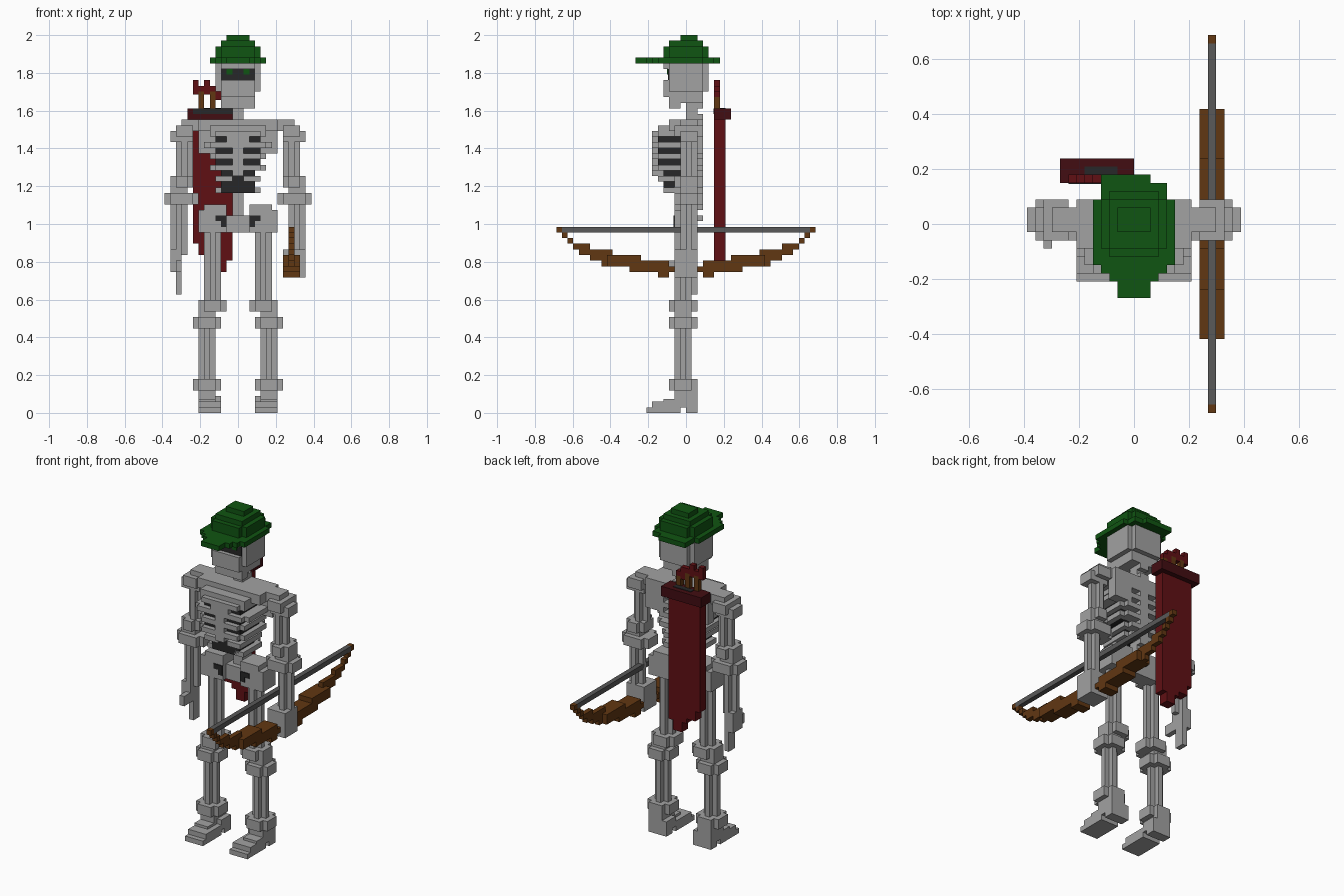
import bpy, bmesh

if "Cube" in bpy.data.objects:
    bpy.data.objects.remove(bpy.data.objects["Cube"])

U = 2 / 67  # size of one block


def material(name, r, g, b):
    m = bpy.data.materials.new(name)
    m.diffuse_color = (r, g, b, 1)
    m.use_nodes = True
    m.node_tree.nodes["Principled BSDF"].inputs["Base Color"].default_value = (r, g, b, 1)
    return m


BONE = material("bone grey", 0.36, 0.36, 0.36)
DARK = material("hollow black", 0.02, 0.02, 0.021)
GREEN = material("hat green", 0.005, 0.09, 0.006)
RED = material("quiver red", 0.115, 0.005, 0.007)
MAROON = material("collar maroon", 0.055, 0.004, 0.006)
WOOD = material("bow brown", 0.12, 0.038, 0.006)
STRING = material("string grey", 0.1, 0.1, 0.1)


def part(name, mat, boxes, sides=(1,)):
    """Boxes are (x0, x1, y0, y1, z0, z1) in blocks; sides lists the x signs."""
    bm = bmesh.new()
    for s in sides:
        for x0, x1, y0, y1, z0, z1 in boxes:
            x0, x1 = sorted((s * x0, s * x1))
            geo = bmesh.ops.create_cube(bm, size=1)
            for v in geo["verts"]:
                v.co.x = U * (x1 if v.co.x > 0 else x0)
                v.co.y = U * (y1 if v.co.y > 0 else y0)
                v.co.z = U * (z1 if v.co.z > 0 else z0)
    me = bpy.data.meshes.new(name)
    bm.to_mesh(me)
    bm.free()
    me.materials.append(mat)
    ob = bpy.data.objects.new(name, me)
    bpy.context.collection.objects.link(ob)
    return ob


def shaft(x, y, z0, z1):
    """Bone shaft with a plus-shaped section three blocks wide."""
    return [(x, x + 3, y + 1, y + 2, z0, z1), (x + 1, x + 2, y, y + 3, z0, z1)]


def knob(x0, x1, y0, y1, z0, z1):
    """Joint block with notched corners."""
    return [(x0, x1, y0 + 1, y1 - 1, z0, z1), (x0 + 1, x1 - 1, y0, y1, z0, z1)]


BOTH = (-1, 1)

# Hat
part("hat_brim", GREEN, [
    (-2, 2, -9, -7, 62, 63), (-3, 3, -7, -6, 62, 63), (-4, 4, -6, -5, 62, 63),
    (-5, 5, -5, 3, 62, 63), (-4, 4, 3, 5, 62, 63), (-4, 2, 5, 6, 62, 63)])
part("hat_crown", GREEN, [
    (-4, 4, -3, 3, 63, 65), (-3, 3, -4, 4, 63, 65),
    (-3, 3, -3, 3, 65, 66), (-2, 2, -1, 2, 66, 67)])

# Head: the brow, cheeks and temples frame a sunken eye band
part("skull", BONE, [
    (-4, 4, -3, 3, 57, 62), (-3, 3, 3, 4, 57, 62), (-3, 3, -4, -3, 57, 59),
    (-3, 3, -4, -3, 61, 62), (-3, 3, -3, 3, 55, 57)])
part("jaw", BONE, [(-3, 3, -3, -1, 54, 55), (-3, 3, -4, -2, 56, 57)])
part("eye_band", DARK, [(-3, 3, -3.2, -2.9, 59, 61)])
part("eyes", GREEN, [(1, 2, -3.4, -3.2, 60, 61)], BOTH)

# Spine and chest
part("spine", BONE, [(-1, 1, 0, 2, 33, 56)]
     + [(-1, 1, 2, 3, z, z + 1) for z in range(34, 55, 2)])
part("collar_bones", BONE, [
    (0, 7, -3, 3, 50, 52), (0, 5, -5, 3, 49, 51), (3, 7, 1, 3, 46, 50),
    (0, 4, -6, -5, 49, 50)], BOTH)
part("chest_hollow", DARK, [(-4, 4, -5, 1, 43, 49), (-3, 3, -4, 1, 39, 43)])
part("sternum", BONE, [(-1, 1, -6, -4, 42, 49), (-2, 2, -6, -4, 47, 49)])
ribs = []
for z, w, front in ((47, 6, -6), (45, 5, -6), (43, 5, -6)):
    ribs += [(0, w, front + 1, 2, z, z + 1), (0, w - 1, front, 3, z, z + 1)]
for z, inner, front in ((41, 1, -5), (39, 2, -4)):
    ribs += [(inner, 4, front, 2, z, z + 1), (0, 3, 1, 3, z, z + 1)]
part("ribs", BONE, ribs, BOTH)

# Pelvis
part("pelvis", BONE, [
    (2, 6, -2, 2, 35, 37), (2, 7, -2, 2, 32, 36), (0, 2, -1, 2, 32, 35)], BOTH)
part("pelvis_holes", DARK, [
    (2, 4, -2.2, -2, 34, 35), (2, 3, -2.2, -2, 33, 34)], BOTH)

# Legs
part("thighs", BONE, shaft(3, -2, 20, 33), BOTH)
part("knees", BONE, knob(2, 7, -3, 2, 18, 20) + knob(3, 8, -3, 2, 15, 17)
     + [(4, 7, -2, 1, 16, 19)], BOTH)
part("shins", BONE, shaft(4, -2, 6, 16), BOTH)
part("ankles", BONE, knob(3, 8, -3, 2, 4, 6), BOTH)
part("feet", BONE, [
    (4, 7, -2, 2, 2, 4), (3, 7, -1, 2, 1, 3), (3, 7, 0, 2, 0, 1),
    (3, 7, -6, -1, 1, 2), (3, 7, -7, -1, 0, 1), (4, 7, -4, -1, 2, 2.5)], BOTH)

# Arms
part("shoulders", BONE, [
    (6, 10, -1, 2, 50, 52), (8, 11, -2, 3, 49, 51), (8, 12, -1, 2, 48, 50)], BOTH)
part("upper_arms", BONE, shaft(8, -1, 41, 49), BOTH)
part("elbows", BONE, knob(8, 12, -2, 3, 40, 42) + knob(7, 13, -2, 3, 37, 39)
     + [(9, 12, -1, 2, 38, 41)], BOTH)
part("forearms", BONE, shaft(9, -1, 28, 38), BOTH)
part("right_hand", BONE, [
    (-12, -10, -1, 2, 25, 29), (-11, -10, -3, -1, 25, 27), (-11, -10, 0, 2, 21, 25)])
part("left_hand", BONE, [(8, 12, -2, 2, 24, 29)])

# Bow: stepped limbs, thick near the grip and thin toward the tips
limb = []
for z, y0, y1 in ((32, 22, 23), (31, 21, 22), (30, 20, 21), (29, 17, 20), (28, 13, 19),
                  (27, 8, 17), (26, 3, 15), (25, 2, 10), (24, 3, 5)):
    for s in BOTH:
        a, b = sorted((s * y0, s * y1))
        limb.append((9, 10, a, b, z, z + 1))
        if z < 28:
            a, b = sorted((s * y0, s * min(y1, 14)))
            limb.append((8, 11, a, b, z, z + 1))
part("bow", WOOD, limb)
part("bow_string", STRING, [(9, 10, -22, 22, 32, 33)])

# Quiver and arrows
part("quiver", RED, [
    (-8, -1, 5, 7, 30, 52), (-7, -1, 5, 7, 28, 30),
    (-5, -1, 5, 7, 27, 28), (-4, -2, 5, 7, 25, 27)])
part("quiver_collar", MAROON, [(-9, 0, 5, 8, 52, 54)])
part("quiver_opening", DARK, [
    (-8, -1, 4.9, 5, 53, 54), (-6, -2, 6, 7, 54, 54.1)])
shafts, feathers = [], []
for x, drop in ((-8, 0), (-6, 0), (-4, 1)):
    shafts.append((x + 1, x + 2, 5, 6, 54, 57 - drop))
    feathers += [(x, x + 1, 5, 6, 56.5 - drop, 59 - drop),
                 (x + 1, x + 2, 5, 6, 57 - drop, 58 - drop)]
part("arrow_shafts", WOOD, shafts)
part("arrow_feathers", RED, feathers)
